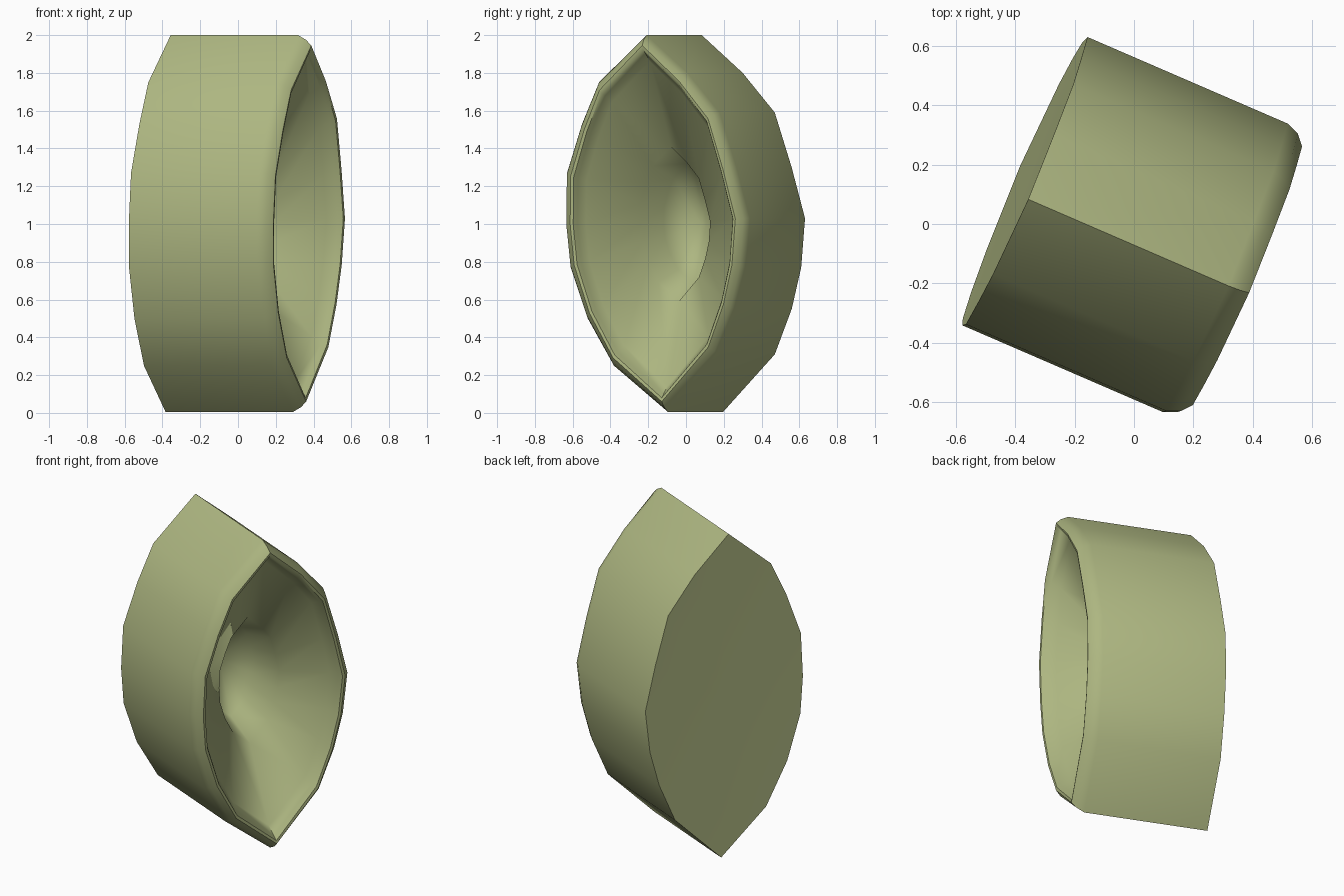
import bpy, bmesh, math

if "Cube" in bpy.data.objects:
    bpy.data.objects.remove(bpy.data.objects["Cube"])

# Pointed-oval outline (across, height above centre), going round once
OUTLINE = [(-.065, 1.0), (.168, .8), (.35, .59), (.443, .3), (.516, .03),
           (.49, -.23), (.432, -.45), (.331, -.69), (.028, -.995),
           (-.28, -.75), (-.427, -.5), (-.521, -.23), (-.543, 0),
           (-.535, .27), (-.444, .53), (-.343, .75)]

# Rings from back to inner pocket: (depth along axis, across scale, height scale)
RINGS = [(-.395, 1, 1), (.34, 1, 1), (.385, .965, .975), (.415, .90, .945),
         (.412, .87, .925), (.385, .845, .905), (.33, .80, .86),
         (.13, .38, .41), (-.08, .30, .32)]
BACK_CENTRE, POCKET_END = -.385, -.2
AX, AY = .918, -.397   # axis direction in plan
LEAN = .035            # slight lean of the rims


def place(a, w, h):
    a += LEAN * h
    return (AX * a - AY * w, AY * a + AX * w, 1 + h)


def build_cup():
    bm = bmesh.new()
    loops = [[bm.verts.new(place(a, w * sw, h * sh)) for w, h in OUTLINE]
             for a, sw, sh in RINGS]
    n = len(OUTLINE)
    # walls, rolled lip and funnel
    for lo, hi in zip(loops, loops[1:]):
        for i in range(n):
            j = (i + 1) % n
            bm.faces.new((lo[i], lo[j], hi[j], hi[i]))
    # fan caps at the back and the pocket floor
    for loop, depth in ((loops[0], BACK_CENTRE), (loops[-1], POCKET_END)):
        c = bm.verts.new(place(depth, 0, 0))
        for i in range(n):
            bm.faces.new((loop[i], loop[(i + 1) % n], c))
    bmesh.ops.recalc_face_normals(bm, faces=bm.faces)
    mesh = bpy.data.meshes.new("pointed_cup")
    bm.to_mesh(mesh)
    bm.free()
    obj = bpy.data.objects.new("pointed_cup", mesh)
    bpy.context.collection.objects.link(obj)
    return obj


cup = build_cup()
mat = bpy.data.materials.new("olive")
mat.diffuse_color = (.42, .47, .22, 1)
mat.use_nodes = True
mat.node_tree.nodes["Principled BSDF"].inputs["Base Color"].default_value = mat.diffuse_color
cup.data.materials.append(mat)
bpy.context.view_layer.objects.active = cup
cup.select_set(True)
bpy.ops.object.shade_smooth_by_angle(angle=math.radians(50))
